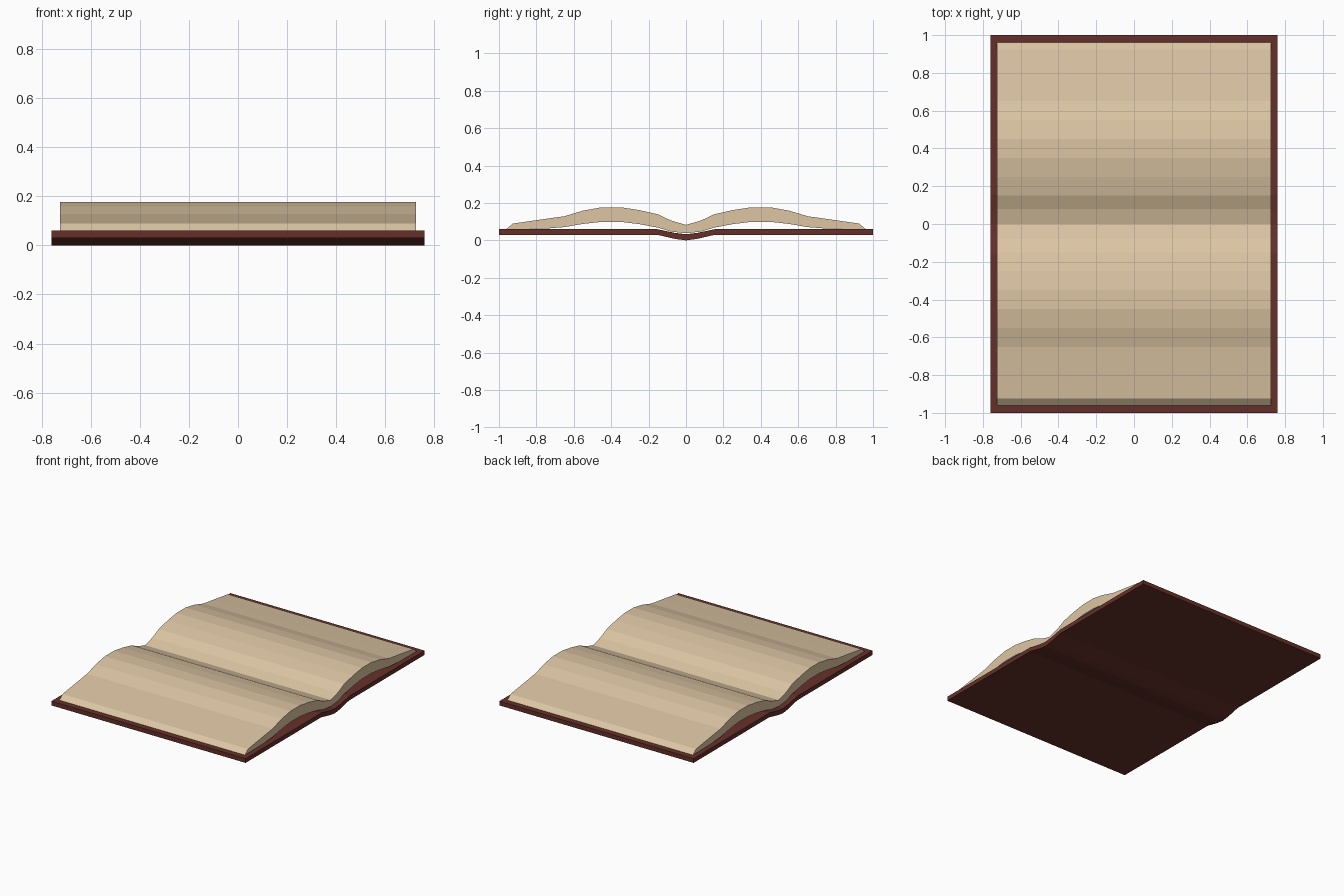
import bpy
import bmesh

if "Cube" in bpy.data.objects:
    bpy.data.objects.remove(bpy.data.objects["Cube"])


def material(name, color):
    m = bpy.data.materials.new(name)
    m.diffuse_color = (*color, 1)
    m.use_nodes = True
    m.node_tree.nodes["Principled BSDF"].inputs["Base Color"].default_value = m.diffuse_color
    return m


def folded_slab(name, half, half_x, mat):
    """Sweep a strip of (y, top z, bottom z) stations along x, mirrored about y = 0."""
    stations = [(-y, t, b) for y, t, b in reversed(half[1:])] + half
    bm = bmesh.new()
    rings = []
    for y, top, bottom in stations:
        rings.append([bm.verts.new(p) for p in (
            (-half_x, y, bottom), (half_x, y, bottom),
            (half_x, y, top), (-half_x, y, top))])
    for a, b in zip(rings, rings[1:]):
        for i in range(4):
            j = (i + 1) % 4
            bm.faces.new((a[i], a[j], b[j], b[i]))
    bm.faces.new(rings[0])
    bm.faces.new(rings[-1])
    # Weld the stations where the strip tapers to an edge
    bmesh.ops.remove_doubles(bm, verts=bm.verts, dist=0.0005)
    bmesh.ops.recalc_face_normals(bm, faces=bm.faces)
    mesh = bpy.data.meshes.new(name)
    bm.to_mesh(mesh)
    bm.free()
    mesh.materials.append(mat)
    obj = bpy.data.objects.new(name, mesh)
    bpy.context.collection.objects.link(obj)
    return obj


leather = material("leather", (0.13, 0.03, 0.022))
paper = material("paper", (0.72, 0.56, 0.37))

# Cover: flat boards with a shallow sunken spine
folded_slab("cover", [
    (0, 0.033, 0.0), (0.06, 0.04, 0.008), (0.155, 0.06, 0.03), (1.0, 0.06, 0.03),
], 0.76, leather)

# Open pages: two arched leaves meeting in the gutter
folded_slab("pages", [
    (0, 0.083, 0.038), (0.08, 0.106, 0.047), (0.15, 0.139, 0.068),
    (0.25, 0.162, 0.087), (0.35, 0.177, 0.099), (0.45, 0.177, 0.099),
    (0.55, 0.159, 0.088), (0.65, 0.129, 0.071), (0.75, 0.115, 0.063),
    (0.925, 0.09, 0.061), (0.96, 0.061, 0.061),
], 0.726, paper)
